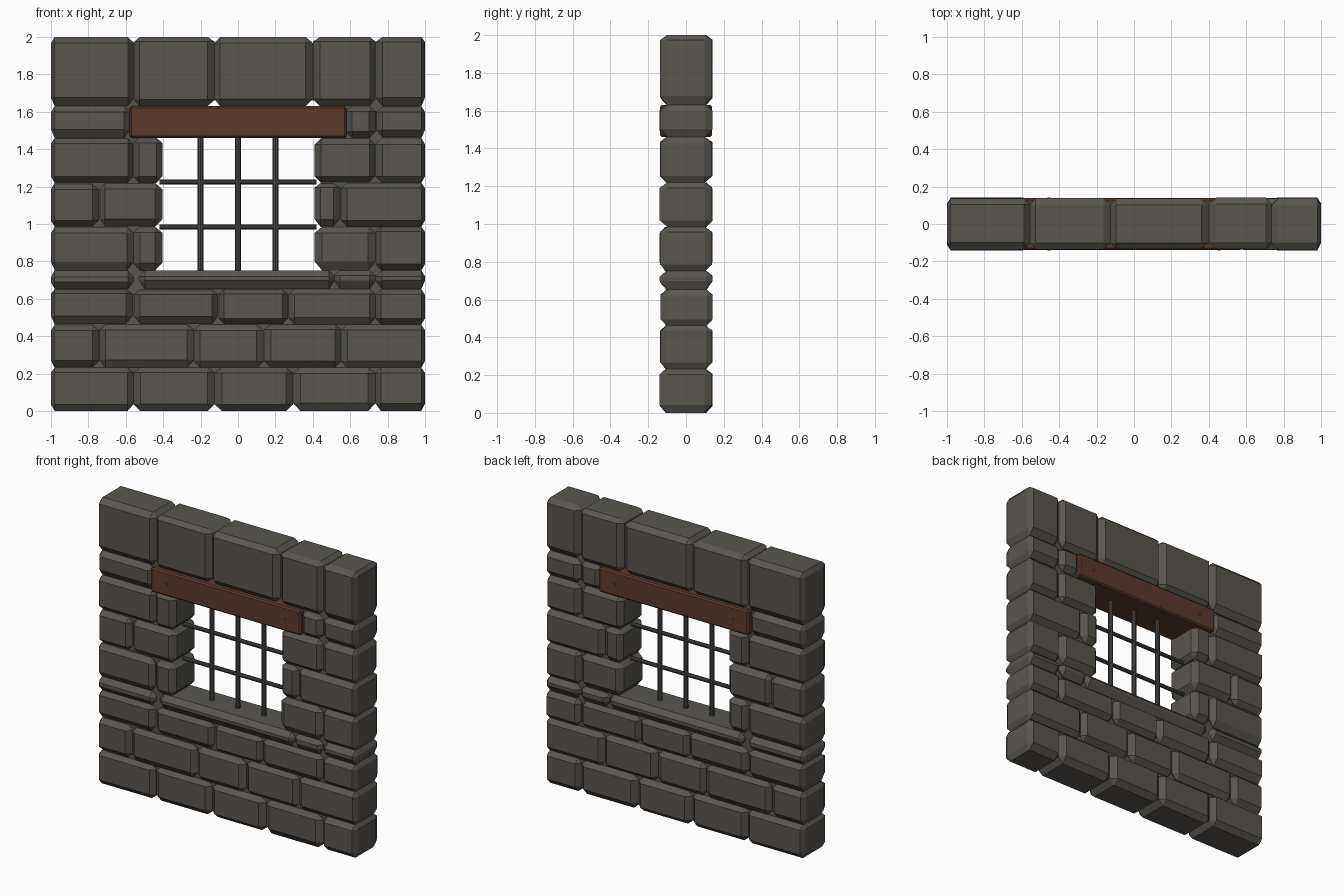
import bpy, bmesh, random
from math import pi
from mathutils import Matrix, Vector

random.seed(4)
if "Cube" in bpy.data.objects:
    bpy.data.objects.remove(bpy.data.objects["Cube"], do_unlink=True)


def material(name, rgb):
    m = bpy.data.materials.new(name)
    m.use_nodes = True
    color = (*rgb, 1)
    m.diffuse_color = color
    bsdf = next(n for n in m.node_tree.nodes if n.type == 'BSDF_PRINCIPLED')
    bsdf.inputs["Base Color"].default_value = color
    bsdf.inputs["Roughness"].default_value = 0.9
    return m


stone = material("grey stone", (0.1, 0.092, 0.08))
wood = material("brown wood", (0.105, 0.042, 0.026))
iron = material("dark iron", (0.068, 0.068, 0.068))


def finish(name, bm, mat):
    bmesh.ops.recalc_face_normals(bm, faces=bm.faces)
    mesh = bpy.data.meshes.new(name)
    bm.to_mesh(mesh)
    bm.free()
    mesh.materials.append(mat)
    obj = bpy.data.objects.new(name, mesh)
    bpy.context.scene.collection.objects.link(obj)
    return obj


def vary(value, amount=0.18):
    return value * random.uniform(1 - amount, 1 + amount)


def add_stone(bm, low, high, insets):
    """Chamfered block: three points per corner, wrapped in a convex hull."""
    verts = []
    for corner in range(8):
        side = [(corner >> axis) & 1 for axis in range(3)]
        outer = [(low, high)[side[a]][a] for a in range(3)]
        inner = [outer[a] + (1 - 2 * side[a]) * insets[a][side[a]] for a in range(3)]
        for face_axis in range(3):
            point = [outer[a] if a == face_axis else inner[a] for a in range(3)]
            verts.append(bm.verts.new(point))
    bmesh.ops.convex_hull(bm, input=verts)


def add_box(bm, low, high):
    low, high = Vector(low), Vector(high)
    matrix = Matrix.Translation((low + high) / 2) @ Matrix.Diagonal((*(high - low), 1))
    return bmesh.ops.create_cube(bm, size=1, matrix=matrix)["verts"]


def end_inset(x):
    return 0.02 if abs(x) == 1 else vary(0.034)


# Stone courses from the ground up: bottom, top, runs of joint positions
low_joints = [-1, -0.56, -0.125, 0.295, 0.735, 1]
wide_jambs = [[-1, -0.56, -0.405], [0.41, 0.735, 1]]
courses = [
    (0, 0.232, [low_joints]),
    (0.232, 0.462, [[-1, -0.74, -0.235, 0.14, 0.55, 1]]),
    (0.462, 0.652, [[-1, -0.56, -0.105, 0.27, 0.735, 1]]),
    (0.652, 0.752, [[-1, -0.56], [-0.53, 0.515, 0.735, 1]]),
    (0.752, 0.985, wide_jambs),
    (0.985, 1.22, [[-1, -0.74, -0.405], [0.41, 0.55, 1]]),
    (1.22, 1.46, wide_jambs),
    (1.46, 1.63, [[-1, -0.575], [0.575, 0.735, 1]]),
    (1.63, 2, [[-1, -0.555, -0.125, 0.4, 0.735, 1]]),
]
for number, (bottom, top, runs) in enumerate(courses, 1):
    bm = bmesh.new()
    for run in runs:
        for left, right in zip(run, run[1:]):
            insets = [(end_inset(left), end_inset(right)),
                      (vary(0.035), vary(0.035)),
                      (vary(0.04), vary(0.03))]
            front, back = (random.uniform(0.134, 0.141) for _ in range(2))
            add_stone(bm, (left, -front, bottom), (right, back, top), insets)
    bmesh.ops.dissolve_limit(bm, angle_limit=0.01, verts=bm.verts, edges=bm.edges)
    finish(f"stone_course_{number}", bm, stone)

# Recessed mortar behind the joints, around the opening
bm = bmesh.new()
add_box(bm, (-0.97, -0.1, 0.04), (0.97, 0.1, 0.7))
add_box(bm, (-0.97, -0.1, 1.66), (0.97, 0.1, 1.95))
for low_x, high_x in ((-0.97, -0.45), (0.45, 0.97)):
    add_box(bm, (low_x, -0.1, 0.7), (high_x, 0.1, 1.66))
finish("mortar_core", bm, stone)

# Wooden lintel
bm = bmesh.new()
add_box(bm, (-0.58, -0.138, 1.46), (0.58, 0.138, 1.63))
bmesh.ops.bevel(bm, geom=bm.edges[:], offset=0.01, segments=1, affect='EDGES')
finish("lintel_beam", bm, wood)


def rod(name, centre, radius, length, rotation, mat=iron, sides=10):
    bm = bmesh.new()
    bmesh.ops.create_cone(bm, cap_ends=True, segments=sides, radius1=radius,
                          radius2=radius, depth=length,
                          matrix=Matrix.Translation(centre) @ rotation)
    obj = finish(name, bm, mat)
    bpy.ops.object.select_all(action='DESELECT')
    obj.select_set(True)
    bpy.context.view_layer.objects.active = obj
    bpy.ops.object.shade_smooth_by_angle()


# Window grille
upright = Matrix.Identity(4)
sideways = Matrix.Rotation(pi / 2, 4, 'Y')
for i, x in enumerate((-0.2, 0, 0.2), 1):
    rod(f"upright_bar_{i}", (x, 0, 1.1), 0.017, 0.76, upright)
for i, z in enumerate((0.985, 1.225), 1):
    rod(f"cross_bar_{i}", (0, 0, z), 0.014, 0.84, sideways)

# Nail heads on both faces of the lintel
through = Matrix.Rotation(pi / 2, 4, 'X')
for x in (-0.455, 0.455):
    for y in (-0.138, 0.138):
        end = "left" if x > 0 else "right"
        face = "front" if y < 0 else "back"
        rod(f"nail_{face}_{end}", (x, y, 1.545), 0.009, 0.006, through, wood, 6)
